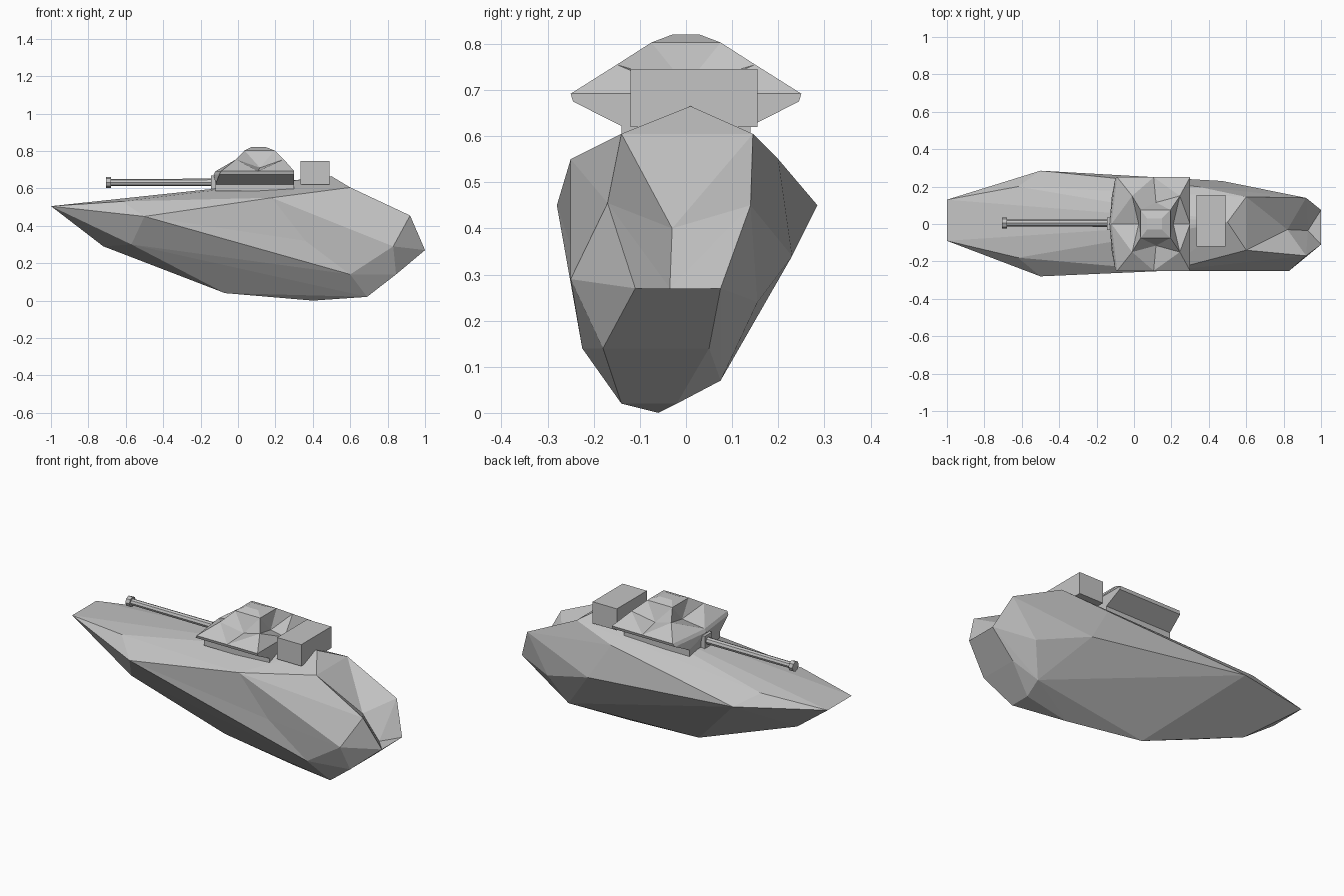
import bpy, bmesh, math
from mathutils import Matrix, Vector

cube = bpy.data.objects.get("Cube")
if cube:
    bpy.data.objects.remove(cube, do_unlink=True)

grey = bpy.data.materials.new("plain grey")
grey.use_nodes = True
color = (0.55, 0.55, 0.55, 1)
grey.diffuse_color = color
grey.node_tree.nodes["Principled BSDF"].inputs["Base Color"].default_value = color


def finish(bm, name):
    bmesh.ops.recalc_face_normals(bm, faces=bm.faces)
    mesh = bpy.data.meshes.new(name)
    bm.to_mesh(mesh)
    bm.free()
    mesh.materials.append(grey)
    obj = bpy.data.objects.new(name, mesh)
    bpy.context.collection.objects.link(obj)
    return obj


def box(name, low, high):
    low, high = Vector(low), Vector(high)
    bm = bmesh.new()
    bmesh.ops.create_cube(bm, size=1, matrix=Matrix.Translation((low + high) / 2)
                          @ Matrix.Diagonal((high - low).to_4d()))
    return finish(bm, name)


def rod(name, x0, x1, r0, r1, sides=8):
    bm = bmesh.new()
    spin = Matrix.Rotation(math.pi / 2, 4, 'Y')
    place = Matrix.Translation(((x0 + x1) / 2, 0.005, 0.632))
    bmesh.ops.create_cone(bm, cap_ends=True, segments=sides, radius1=r0, radius2=r1,
                          depth=x1 - x0, matrix=place @ spin)
    return finish(bm, name)


# Hull: faceted shell with a notch cut into the stern
stern = {
    "deck": (0.5, 0.01, 0.665),
    "top_r": (0.6, -0.14, 0.605), "top_l": (0.6, 0.145, 0.605),
    "mid_r": (0.92, -0.17, 0.455), "mid_l": (0.92, 0.14, 0.45),
    "low_r": (1, -0.11, 0.27), "low_l": (1, 0.075, 0.27),
}
bow_and_deck = [(-1, -0.09, 0.505), (-1, 0.13, 0.505), (-0.62, -0.18, 0.53), (-0.62, 0.2, 0.53),
                (0.18, -0.25, 0.55), (0.34, 0.2, 0.55)]
sides = [(-0.5, 0.285, 0.45), (0.6, -0.225, 0.14), (-0.57, -0.165, 0.3),
         (0.47, 0.23, 0.34), (0.78, 0.155, 0.24)]
keel = [(-0.72, 0.01, 0.29), (-0.07, -0.02, 0.04), (0.4, -0.06, 0),
        (0.69, -0.14, 0.02), (0.69, -0.02, 0.02), (0.7, 0.075, 0.07),
        (0.845, -0.18, 0.14), (0.845, 0.05, 0.14)]

bm = bmesh.new()
v = {key: bm.verts.new(p) for key, p in stern.items()}
rim = set(v.values())
chine_front = bm.verts.new((-0.5, -0.28, 0.45))
chine_back = bm.verts.new((0.83, -0.25, 0.29))
for p in bow_and_deck + sides + keel:
    bm.verts.new(p)
bmesh.ops.convex_hull(bm, input=bm.verts[:])
bmesh.ops.delete(bm, geom=[f for f in bm.faces if set(f.verts) <= rim], context='FACES')
v["notch"] = bm.verts.new((0.82, -0.03, 0.4))
v["foot"] = bm.verts.new((0.93, -0.035, 0.27))
for keys in ("deck top_r top_l", "top_r top_l notch", "top_r notch mid_r",
             "top_l mid_l notch", "mid_r notch foot", "mid_r foot low_r",
             "mid_l foot notch", "mid_l low_l foot", "foot low_l low_r"):
    bm.faces.new([v[k] for k in keys.split()])

# Hollow along the right side
chine = bm.edges.get((chine_front, chine_back))
if chine:
    _, hollow = bmesh.utils.edge_split(chine, chine_front, 0.6)
    hollow.co = (0.36, -0.235, 0.32)
    for face in list(hollow.link_faces):
        far = [w for w in face.verts if w not in (hollow, chine_front, chine_back)]
        bmesh.utils.face_split(face, hollow, far[0])
finish(bm, "hull")


# Turret: rings of corners and side midpoints, pinched between the corners
def ring(bm, x0, x1, y, z, pinch=0, drop=0, nose=0):
    xm = (x0 + x1) / 2
    pts = [(x0, -y, z), (xm, pinch - y, z - drop), (x1, -y, z), (x1 - pinch, 0, z - drop),
           (x1, y, z), (xm, y - pinch, z - drop), (x0, y, z), (x0 + pinch - nose, 0, z - drop)]
    return [bm.verts.new(p) for p in pts]


bm = bmesh.new()
rings = [ring(bm, -0.12, 0.3, 0.14, 0.622),
         ring(bm, -0.1, 0.3, 0.245, 0.675, nose=0.03),
         ring(bm, -0.09, 0.3, 0.25, 0.692, nose=0.03),
         ring(bm, -0.01, 0.245, 0.15, 0.755, 0.035, 0.045),
         ring(bm, 0.035, 0.195, 0.075, 0.803),
         ring(bm, 0.07, 0.15, 0.03, 0.82)]
for a, b in zip(rings, rings[1:]):
    for i in range(8):
        j = (i + 1) % 8
        bm.faces.new((a[i], a[j], b[j], b[i]))
bm.faces.new(rings[0])
bm.faces.new(rings[-1])
bmesh.ops.triangulate(bm, faces=bm.faces[:])
finish(bm, "turret")

# Turret base, gun and rear box
box("turret_base", (-0.12, -0.14, 0.585), (0.3, 0.14, 0.625))
box("gun_mantlet", (-0.145, -0.033, 0.585), (-0.09, 0.035, 0.668))
rod("gun_barrel", -0.69, -0.14, 0.018, 0.02)
rod("muzzle", -0.706, -0.68, 0.029, 0.029)
box("rear_box", (0.335, -0.12, 0.62), (0.49, 0.155, 0.745))
